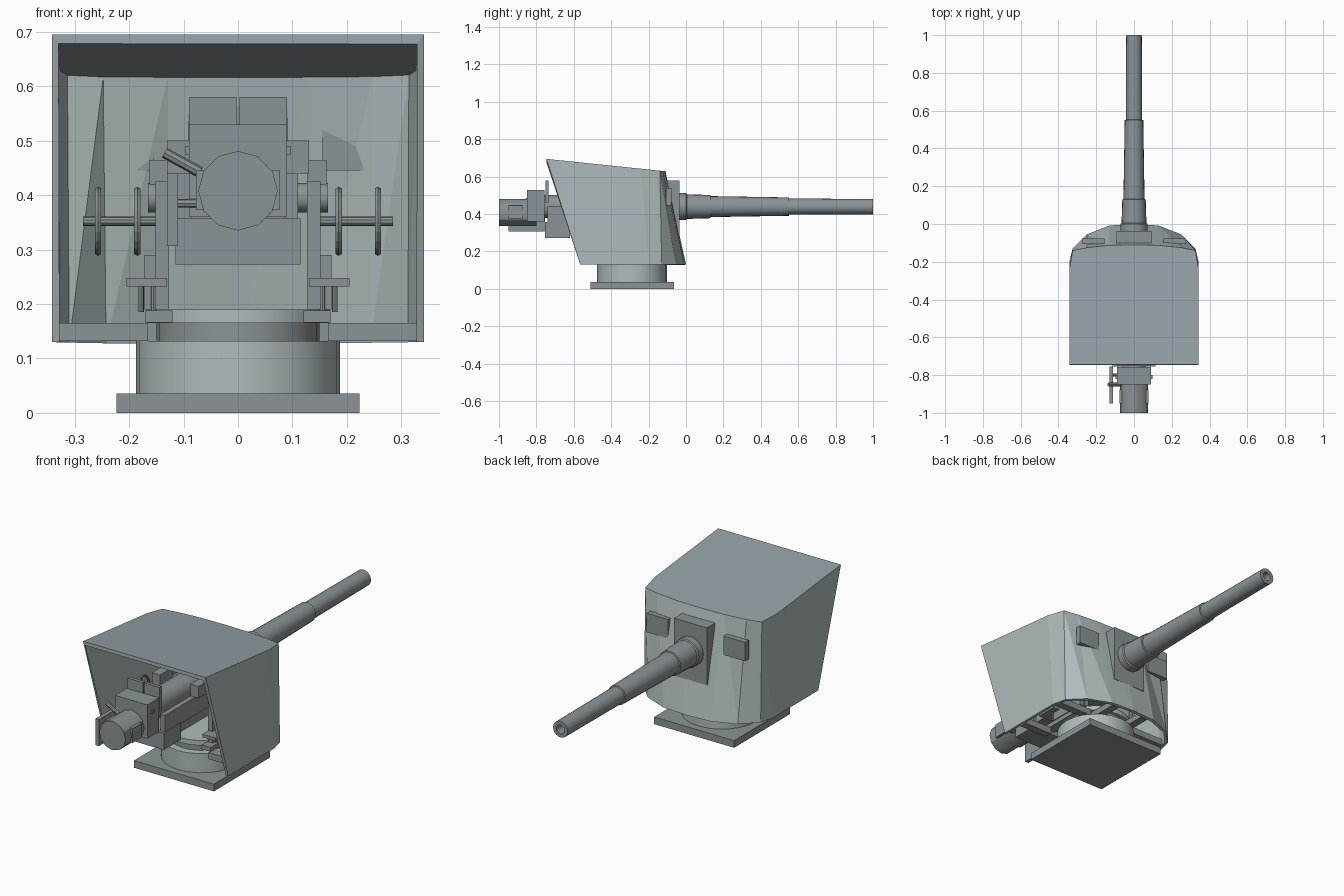
import bpy, bmesh, math
from mathutils import Vector

if "Cube" in bpy.data.objects:
    bpy.data.objects.remove(bpy.data.objects["Cube"])


def paint(name, color):
    m = bpy.data.materials.new(name)
    m.diffuse_color = (*color, 1)
    m.use_nodes = True
    m.node_tree.nodes["Principled BSDF"].inputs["Base Color"].default_value = m.diffuse_color
    return m


GUN = paint("gun_grey", (.26, .295, .31))
PLATE = paint("shield_grey", (.43, .50, .51))
ROOF = paint("roof_grey", (.30, .365, .39))


def box(name, x0, x1, y0, y1, z0, z1):
    bpy.ops.mesh.primitive_cube_add(size=1, location=((x0+x1)/2, (y0+y1)/2, (z0+z1)/2))
    o = bpy.context.object
    o.name = name
    o.scale = (x1-x0, y1-y0, z1-z0)
    o.data.materials.append(GUN)
    return o


def pair(name, x0, x1, *rest):
    box(name + "_right", x0, x1, *rest)
    box(name + "_left", -x1, -x0, *rest)


def rod(name, a, b, r, sides=16, mat=GUN):
    a, b = Vector(a), Vector(b)
    bpy.ops.mesh.primitive_cylinder_add(vertices=sides, radius=r, depth=(b-a).length,
                                        location=(a+b)/2)
    o = bpy.context.object
    o.name = name
    o.rotation_euler = (b-a).to_track_quat('Z', 'Y').to_euler()
    o.data.materials.append(mat)
    bpy.ops.object.shade_smooth_by_angle(angle=math.radians(30))
    return o


# pedestal
box("base_plate", -.223, .223, -.51, -.065, 0, .036)
CY = -.288
rod("pedestal_drum", (0, CY, .036), (0, CY, .132), .187, 24, PLATE)
rod("pedestal_neck", (0, CY, .13), (0, CY, .168), .15, 24)
rod("turntable", (0, CY, .165), (0, CY, .19), .168, 24, PLATE)

# gun shield: lofted open shell with sloped roof, rear and bottom open
top = [(.342, -.745), (.342, -.24), (.325, -.14), (.25, -.125), (.13, -.113), (0, -.11)]
bot = [(.342, -.565), (.342, -.2), (.325, -.13), (.25, -.055), (.13, -.008), (0, 0)]
top += [(-x, y) for x, y in reversed(top[:-1])]
bot += [(-x, y) for x, y in reversed(bot[:-1])]
n = len(top)
verts = [(x, y, .695 - (y+.745)*.104) for x, y in top] + [(x, y, .13) for x, y in bot]
faces = []
for i in range(n-1):
    a, b, c, d = i, i+1, n+i+1, n+i
    faces += [(a, b, c), (a, c, d)]
faces.append(tuple(range(n)))
me = bpy.data.meshes.new("gun_shield")
me.from_pydata(verts, [], faces)
bm = bmesh.new()
bm.from_mesh(me)
bmesh.ops.recalc_face_normals(bm, faces=bm.faces)
bm.to_mesh(me)
bm.free()
if me.polygons[-1].normal.z < 0:
    me.flip_normals()
me.materials.append(PLATE)
me.materials.append(ROOF)
me.polygons[-1].material_index = 1
shield = bpy.data.objects.new("gun_shield", me)
bpy.context.collection.objects.link(shield)
m = shield.modifiers.new("thickness", 'SOLIDIFY')
m.thickness = .014
m.offset = -1
m.use_even_offset = True

# shield supports
pair("rear_shield_arm", .165, .33, -.47, -.43, .132, .165)
pair("rear_arm_joint", .12, .17, -.46, -.2, .166, .188)
pair("front_shield_arm", .13, .325, -.21, -.17, .132, .165)
pair("shield_brace", .07, .11, -.2, -.035, .135, .165)

# mantlet and window shutters
box("mantlet", -.092, .092, -.11, -.036, .29, .58)
pair("window_shutter", .155, .275, -.107, -.078, .445, .54)

# barrel: stepped profile spun about its axis, with a bored muzzle
prof = [(0, -.76), (.062, -.76), (.062, -.1), (.072, -.1), (.072, 0), (.066, .005), (.062, .13),
        (.056, .132), (.049, .55), (.043, .552), (.041, 1), (.022, 1), (.022, .88), (0, .88)]
S = 20
bm = bmesh.new()
vs = [bm.verts.new((r, y, 0)) for r, y in prof]
es = [bm.edges.new(p) for p in zip(vs, vs[1:])]
bmesh.ops.spin(bm, geom=vs+es, cent=(0, 0, 0), axis=(0, 1, 0), angle=math.tau, steps=S)
bmesh.ops.remove_doubles(bm, verts=bm.verts, dist=1e-4)
bmesh.ops.recalc_face_normals(bm, faces=bm.faces)
me = bpy.data.meshes.new("barrel")
bm.to_mesh(me)
bm.free()
me.materials.append(GUN)
barrel = bpy.data.objects.new("barrel", me)
barrel.location.z = .44
bpy.context.collection.objects.link(barrel)
bpy.ops.object.select_all(action='DESELECT')
barrel.select_set(True)
bpy.context.view_layer.objects.active = barrel
bpy.ops.object.shade_smooth_by_angle(angle=math.radians(30))

# breech
rod("breech_cylinder", (0, -1, .408), (0, -.8, .408), .073, 12)
box("breech_collar", -.077, .077, -.95, -.875, .373, .445)
box("breech_block", -.09, .09, -.85, -.757, .36, .53)
pair("breech_guard", .003, .09, -.752, -.735, .46, .58)
box("loading_panel", -.13, -.11, -.95, -.755, .307, .44)
rod("panel_bracket", (-.12, -.85, .385), (-.06, -.85, .385), .008, 8)
rod("panel_bracket_inner", (-.12, -.8, .385), (-.06, -.8, .385), .008, 8)
rod("breech_lever", (-.135, -.85, .478), (-.07, -.85, .442), .01, 8)
pair("hinge_knob", .088, .097, -.82, -.8, .475, .49)

# cradle and recoil gear
box("cradle", -.115, .115, -.755, -.62, .273, .357)
box("cradle_slide", -.1, .1, -.63, -.15, .3, .4)
pair("cradle_side", .085, .11, -.74, -.25, .35, .44)
pair("sight_bracket", .085, .13, -.5, -.4, .44, .5)

# carriage
pair("carriage_cheek", .127, .152, -.42, -.19, .19, .425)
pair("cheek_foot", .15, .172, -.4, -.2, .19, .29)
pair("trunnion_cap", .127, .163, -.36, -.25, .42, .465)
for s, side in ((1, "right"), (-1, "left")):
    rod("trunnion_" + side, (s*.09, -.305, .395), (s*.165, -.305, .395), .027)
    # handwheels on their shaft
    rod("wheel_shaft_" + side, (s*.13, -.4, .352), (s*.285, -.4, .352), .009, 10)
    for k, x in (("inner", .185), ("outer", .257)):
        c = Vector((s*x, -.4, .352))
        bpy.ops.mesh.primitive_torus_add(major_segments=20, minor_segments=6, major_radius=.057,
                                         minor_radius=.0065, location=c,
                                         rotation=(0, math.pi/2, 0))
        bpy.context.object.name = f"{k}_handwheel_{side}"
        bpy.context.object.data.materials.append(GUN)
        for d in (Vector((0, .057, 0)), Vector((0, 0, .057))):
            rod(f"{k}_wheel_spoke_{side}", c-d, c+d, .004, 6)
    # crew footrests on posts
    for x in (.155, .178):
        rod("footrest_post_" + side, (s*x, -.4, .185), (s*x, -.4, .235), .005, 8)
pair("footrest", .13, .205, -.47, -.36, .232, .248)
